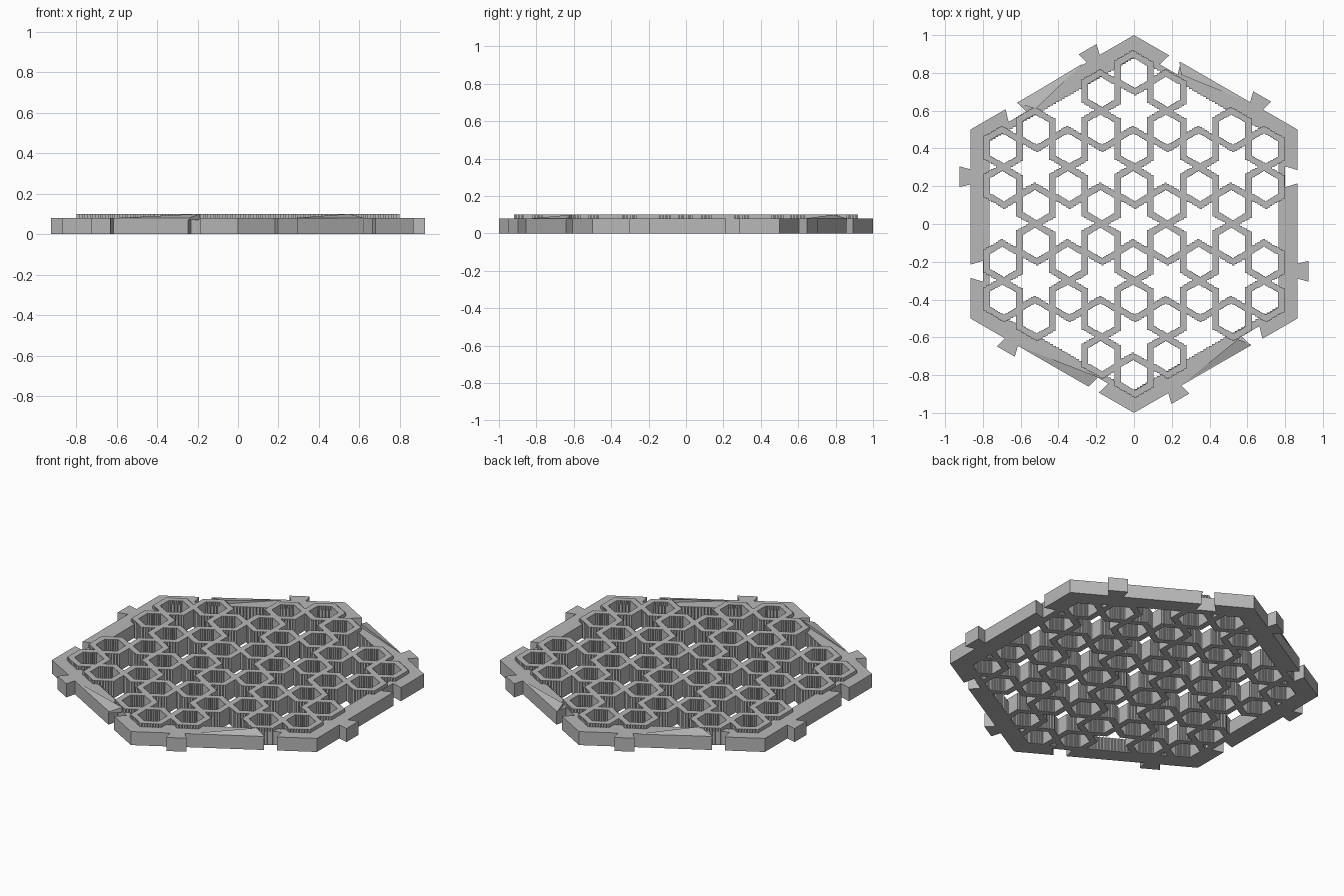
import bpy, bmesh, math
from mathutils import Vector, Matrix

if "Cube" in bpy.data.objects:
    bpy.data.objects.remove(bpy.data.objects["Cube"], do_unlink=True)

FRAME_H, GRID_H = 0.08, 0.1
APOTHEM, INNER_APOTHEM = math.sqrt(0.75), 0.765
PITCH, CELL_OUT, CELL_IN = 0.2, 0.12, 0.08

grey = bpy.data.materials.new("plain_grey")
grey.use_nodes = True
colour = (0.48, 0.48, 0.48, 1)
grey.diffuse_color = colour
grey.node_tree.nodes["Principled BSDF"].inputs["Base Color"].default_value = colour


def stair(p, q, steps):
    """Stepped path from p to q (q left out); upright edges stay straight."""
    p, q = Vector(p), Vector(q)
    path = []
    for k in range(steps):
        a, b = p.lerp(q, k / steps), p.lerp(q, (k + 1) / steps)
        path.append(a)
        if abs(q.x - p.x) > 0.001:
            path.append(Vector((b.x, a.y)))
    return path if abs(q.x - p.x) > 0.001 else [p]


def hex_corners(radius):
    return [Vector((radius * math.cos(math.radians(a)), radius * math.sin(math.radians(a))))
            for a in range(-30, 330, 60)]


def hex_outline(radius, steps):
    c = hex_corners(radius)
    return [v for i in range(6) for v in stair(c[i], c[(i + 1) % 6], steps)]


def extruded(name, polygons, height, merge=False):
    """Flat polygons raised into one solid standing on the ground."""
    bm = bmesh.new()
    for poly in polygons:
        bm.faces.new([bm.verts.new((p.x, p.y, 0)) for p in poly])
    if merge:
        bmesh.ops.remove_doubles(bm, verts=bm.verts, dist=0.0005)
    made = bmesh.ops.extrude_face_region(bm, geom=bm.faces[:])["geom"]
    top = [v for v in made if isinstance(v, bmesh.types.BMVert)]
    bmesh.ops.translate(bm, verts=top, vec=(0, 0, height))
    bmesh.ops.recalc_face_normals(bm, faces=bm.faces[:])
    return finish(name, bm)


def finish(name, bm):
    mesh = bpy.data.meshes.new(name)
    bm.to_mesh(mesh)
    bm.free()
    mesh.materials.append(grey)
    obj = bpy.data.objects.new(name, mesh)
    bpy.context.collection.objects.link(obj)
    return obj


# Outer frame: six sides, each with a flared tab and a matching notch
TAB = [(0, -0.29), (0.058, -0.305), (0.058, -0.195), (0, -0.21)]
NOTCH = [(0, 0.215), (-0.066, 0.195), (-0.066, 0.305), (0, 0.285)]
side = [Vector((APOTHEM, -0.5))]
side += [Vector((APOTHEM + d, y)) for d, y in TAB + NOTCH]
side += [Vector((APOTHEM, 0.5))]
inner = hex_corners(INNER_APOTHEM / APOTHEM)
sides = []
for i in range(6):
    turn = Matrix.Rotation(math.radians(60 * i), 2)
    start, end = inner[(i + 1) % 6], inner[i]
    sides.append([turn @ p for p in side] + stair(start, end, 50) + [end])
extruded("outer_frame", sides, FRAME_H, merge=True)

# Honeycomb grid: hexagonal rings on a triangular lattice, every third one left out
outer, hole = hex_outline(CELL_OUT, 8), hex_outline(CELL_IN, 8)
count = len(outer)
quads = []
for i in range(-6, 7):
    for j in range(-6, 7):
        centre = Vector((i * PITCH * APOTHEM, (j + i / 2) * PITCH))
        if (i - j) % 3 == 0 or centre.length > 0.81:
            continue
        ring = [(centre + a, centre + b) for a, b in zip(outer, hole)]
        quads.append(ring)

bm = bmesh.new()
for ring in quads:
    loops = [[bm.verts.new((p.x, p.y, z)) for p in edge]
             for z in (0, GRID_H) for edge in zip(*ring)]
    low_out, low_in, top_out, top_in = loops
    for a, b in ((low_out, top_out), (top_out, top_in), (top_in, low_in), (low_in, low_out)):
        for k in range(count):
            n = (k + 1) % count
            bm.faces.new((a[k], a[n], b[n], b[k]))
bmesh.ops.recalc_face_normals(bm, faces=bm.faces[:])
finish("honeycomb_grid", bm)

# Sloping webs from the frame top up to the grid on the slanted sides
WEBS = {
    "back_right_web": ((-0.62, 0.64), (-0.27, 0.85), (-0.52, 0.61)),
    "back_left_web": ((0.62, 0.64), (0.24, 0.86), (0.25, 0.79)),
    "front_right_web": ((-0.6, -0.65), (-0.24, -0.86), (-0.19, -0.81)),
    "front_left_web": ((0.28, -0.83), (0.62, -0.64), (0.55, -0.61)),
}
for name, corners in WEBS.items():
    web = extruded(name, [[Vector(c) for c in corners]], GRID_H)
    for v in web.data.vertices:
        at_apex = (Vector(corners[2]) - v.co.xy).length < 0.001
        v.co.z = FRAME_H - 0.01 if v.co.z < 0.01 else GRID_H if at_apex else FRAME_H
